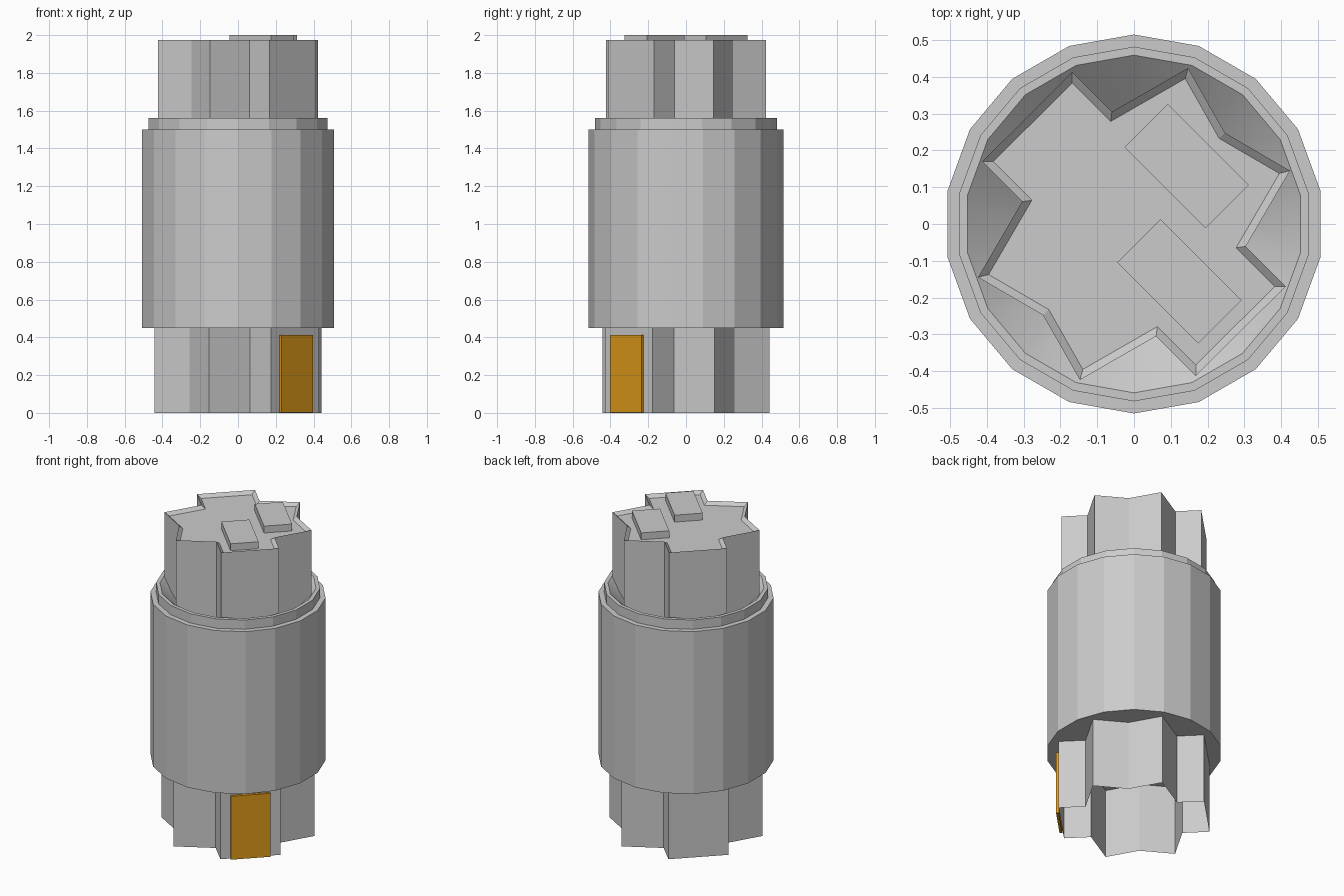
import bpy, bmesh, math
from mathutils import Matrix

cube = bpy.data.objects.get("Cube")
if cube:
    bpy.data.objects.remove(cube, do_unlink=True)


def material(name, color):
    m = bpy.data.materials.new(name)
    m.use_nodes = True
    m.diffuse_color = color
    m.node_tree.nodes["Principled BSDF"].inputs["Base Color"].default_value = color
    return m


GREY = material("light grey", (0.6, 0.6, 0.6, 1))
GOLD = material("gold", (0.72, 0.32, 0.01, 1))


def finish(name, bm, mat):
    bm.normal_update()
    mesh = bpy.data.meshes.new(name)
    bm.to_mesh(mesh)
    bm.free()
    mesh.materials.append(mat)
    ob = bpy.data.objects.new(name, mesh)
    bpy.context.collection.objects.link(ob)
    return ob


# Notched star outline: one half, then the same half turned around
half = [(-0.168, 0.413), (-0.06, 0.305), (0.147, 0.424), (0.247, 0.248),
        (0.424, 0.145), (0.304, -0.061), (0.412, -0.17)]
STAR = half + [(-x, -y) for x, y in half]
STAR.reverse()  # counter-clockwise


def star_prism(name, scale, z0, z1):
    """Open-bottomed star column; returns bmesh and its top face."""
    bm = bmesh.new()
    low, high = ([bm.verts.new((x * scale, y * scale, z)) for x, y in STAR] for z in (z0, z1))
    n = len(STAR)
    for i in range(n):
        j = (i + 1) % n
        bm.faces.new((low[i], low[j], high[j], high[i]))
    top = bm.faces.new(high)
    bm.normal_update()
    return bm, top


def box(name, center, size, angle, mat):
    bm = bmesh.new()
    bmesh.ops.create_cube(bm, size=1, matrix=Matrix.Translation(center)
                          @ Matrix.Rotation(math.radians(angle), 4, "Z")
                          @ Matrix.Diagonal((*size, 1)))
    return finish(name, bm, mat)


# Upper star with a thin raised rim around a sunken top
bm, top = star_prism("upper", 1.0, 1.38, 1.975)
bmesh.ops.inset_region(bm, faces=[top], thickness=0.021, use_even_offset=True)
bmesh.ops.translate(bm, verts=top.verts, vec=(0, 0, -0.02))
finish("upper_star", bm, GREY)

# Lower star, hollow and open underneath
bm, top = star_prism("lower", 1.04, 0, 0.449)
finish("lower_star", bm, GREY)

# Round barrel with stepped collar and a funnel-shaped mouth
SIDES = 18
profile = [(0.515, 0.45), (0.515, 1.5), (0.482, 1.5), (0.482, 1.56),
           (0.459, 1.56), (0.28, 1.4)]
bm = bmesh.new()
rings = []
for r, z in profile:
    rings.append([bm.verts.new((r * math.sin(math.tau * i / SIDES),
                                r * math.cos(math.tau * i / SIDES), z))
                  for i in range(SIDES)])
for k, (a, b) in enumerate(zip(rings, rings[1:])):
    for i in range(SIDES):
        j = (i + 1) % SIDES
        f = bm.faces.new((a[j], a[i], b[i], b[j]))
        f.smooth = k == len(rings) - 2
bm.faces.new(rings[0])
bm.faces.new(rings[-1][::-1])
for e in bm.edges:
    if any(not f.smooth for f in e.link_faces):
        e.smooth = False
finish("barrel", bm, GREY)

# Two raised contact blocks on the top
for name, x, y in (("top_block_back", 0.143, 0.1575), ("top_block_front", 0.1235, -0.156)):
    box(name, (x, y, 1.975), (0.312, 0.167, 0.05), -45, GREY)

# Gold plate on the lower star
box("gold_plate", (0.309, -0.314, 0.207), (0.236, 0.016, 0.41), 45, GOLD)
